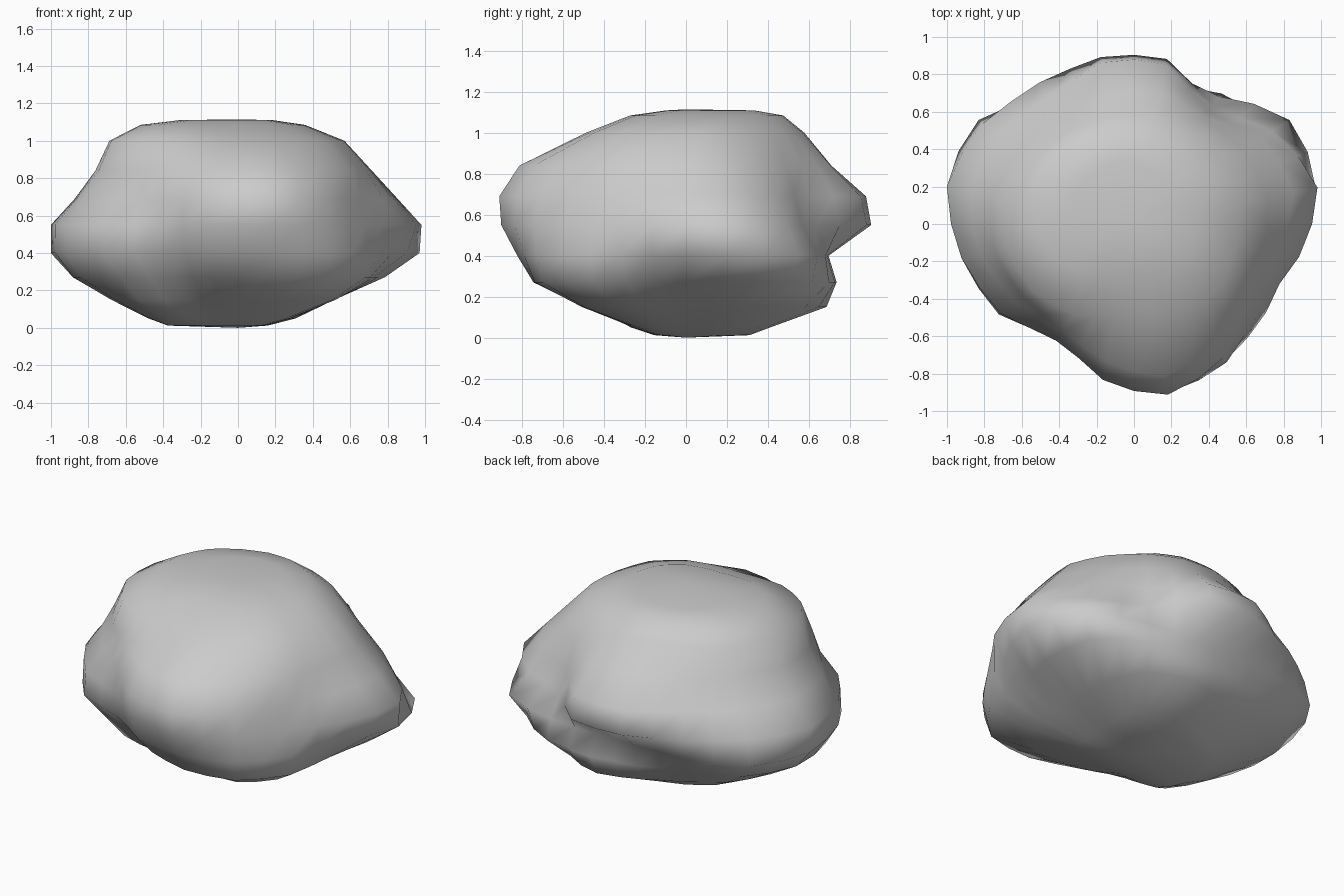
import bpy
import bmesh
from math import cos, sin, tau

# Remove the default cube only
default_cube = bpy.data.objects.get("Cube")
if default_cube:
    bpy.data.objects.remove(default_cube, do_unlink=True)


def make_material(name, colour):
    material = bpy.data.materials.new(name)
    material.use_nodes = True
    material.diffuse_color = colour
    shader = material.node_tree.nodes["Principled BSDF"]
    shader.inputs["Base Color"].default_value = colour
    shader.inputs["Roughness"].default_value = 0.9
    return material


# Horizontal cross-sections of the boulder: height, then the radius in
# hundredths at even steps counter-clockwise, starting half a step past +x
SECTIONS = [
    (.05, [30, 37, 42, 42, 41, 42, 46, 48, 48, 45, 32, 27, 26, 28, 31, 29]),
    (.15, [52, 62, 70, 70, 62, 60, 65, 69, 67, 64, 50, 48, 51, 60, 61, 53]),
    (.27, [80, 90, 84, 75, 70, 72, 85, 90, 86, 75, 61, 67, 76, 84, 82, 74]),
    (.40, [99, 100, 82, 71, 71, 82, 100, 102, 94, 87, 73, 79, 84, 88, 85, 84]),
    (.55, [100, 89, 76, 90, 91, 91, 97, 102, 94, 86, 75, 84, 92, 89, 82, 90]),
    (.69, [87, 82, 72, 87, 88, 82, 86, 89, 84, 76, 73, 85, 93, 86, 78, 79]),
    (.84, [73, 70, 68, 72, 71, 71, 73, 77, 76, 71, 69, 75, 83, 78, 73, 70]),
    (1.0, [58, 57, 57, 58, 59, 61, 66, 69, 69, 65, 58, 50, 50, 54, 57, 56]),
]


def weather(radii):
    """Insert a softly rounded, slightly worn point between each pair."""
    result = []
    count = len(radii)
    for i, radius in enumerate(radii):
        after = radii[(i + 1) % count]
        outer = radii[i - 1] + radii[(i + 2) % count]
        middle = (9 * (radius + after) - outer) / 16
        result += [radius, middle * .99]
    return result


def add_ring(bm, height, radii, scale=1.0, shift=(0, 0)):
    """Add one closed loop of vertices following a cross-section."""
    ring = []
    for step, radius in enumerate(weather(radii)):
        angle = tau * (step + 1) / (2 * len(radii))
        reach = radius / 100 * scale
        x = shift[0] + reach * cos(angle)
        y = shift[1] + reach * sin(angle)
        ring.append(bm.verts.new((x, y, height)))
    return ring


def bridge(bm, lower, upper):
    """Join two neighbouring loops with a band of quads."""
    count = len(lower)
    for i in range(count):
        j = (i + 1) % count
        bm.faces.new((lower[i], lower[j], upper[j], upper[i]))


def close_ring(bm, ring, height):
    """Close a loop with a fan around a centre point."""
    centre = bm.verts.new((0, 0, height))
    for i, vert in enumerate(ring):
        bm.faces.new((vert, ring[(i + 1) % len(ring)], centre))


# Boulder body, with flattened underside and an off-centre crown
bm = bmesh.new()
base, crown = SECTIONS[0][1], SECTIONS[-1][1]
rings = [add_ring(bm, .012, base, .68, (-.05, .03))]
rings += [add_ring(bm, height, radii) for height, radii in SECTIONS]
rings.append(add_ring(bm, 1.085, crown, .7, (-.04, .07)))
rings.append(add_ring(bm, 1.11, crown, .4, (-.04, .1)))
for lower, upper in zip(rings, rings[1:]):
    bridge(bm, lower, upper)
close_ring(bm, rings[0], 0)
close_ring(bm, rings[-1], 1.115)
bmesh.ops.recalc_face_normals(bm, faces=bm.faces)

# Smooth, weathered stone surface
for face in bm.faces:
    face.smooth = True
mesh = bpy.data.meshes.new("boulder")
bm.to_mesh(mesh)
bm.free()
mesh.materials.append(make_material("stone grey", (.6, .6, .6, 1)))
boulder = bpy.data.objects.new("boulder", mesh)
bpy.context.collection.objects.link(boulder)
